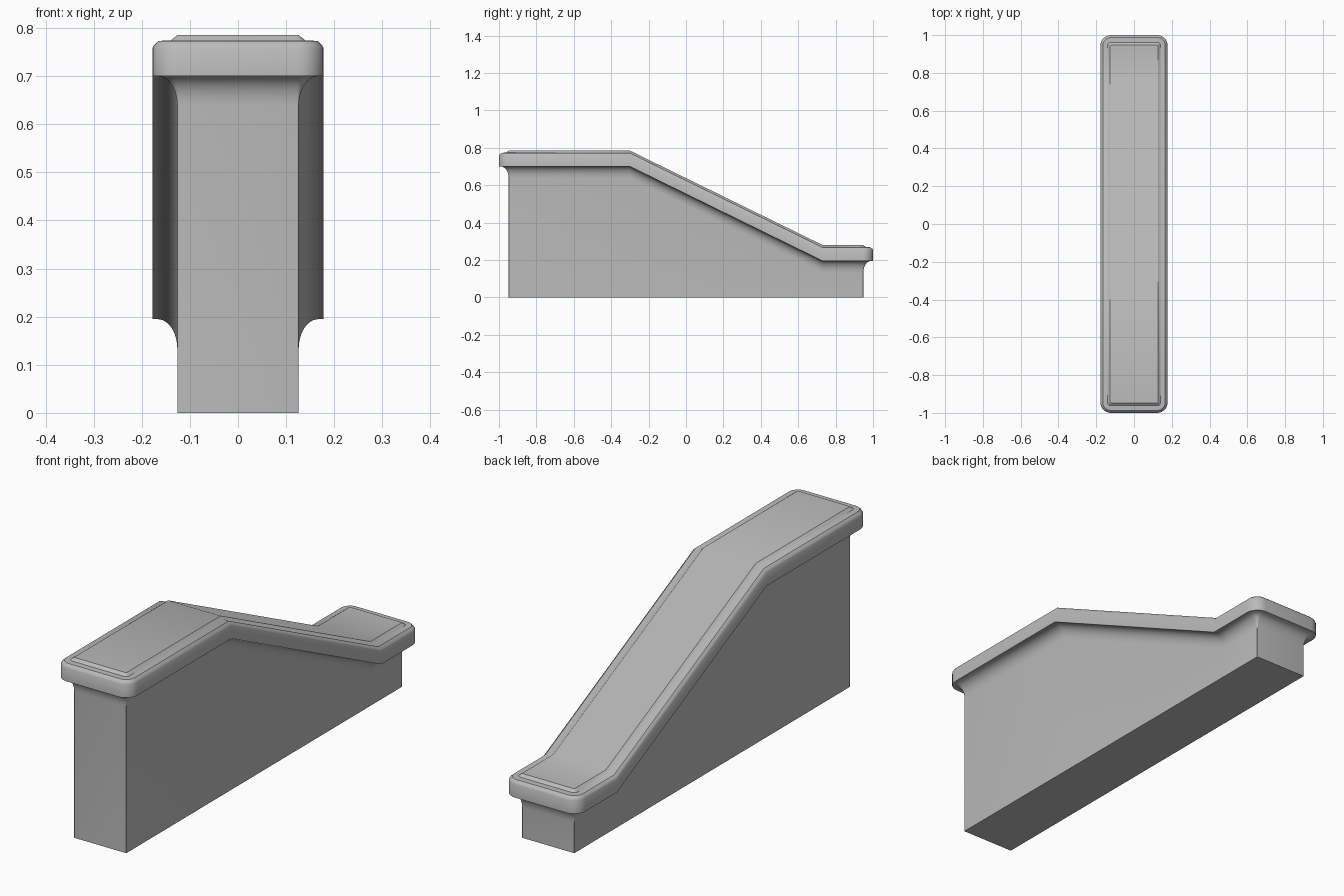
import bpy, bmesh, math

cube = bpy.data.objects.get("Cube")
if cube:
    bpy.data.objects.remove(cube, do_unlink=True)

stone = bpy.data.materials.new("grey stone")
stone.use_nodes = True
GREY = (0.5, 0.5, 0.5, 1)
stone.diffuse_color = GREY
stone.node_tree.nodes["Principled BSDF"].inputs["Base Color"].default_value = GREY

HALF_W, HALF_L, CORNER = 0.178, 1.0, 0.055   # coping outline
BEND_HIGH, BEND_LOW = -0.3, 0.73             # where the slope starts and ends
Z_HIGH, Z_LOW = 0.70, 0.195                  # underside of the coping


def slope_z(y):
    t = min(max((y - BEND_HIGH) / (BEND_LOW - BEND_HIGH), 0), 1)
    return Z_HIGH + (Z_LOW - Z_HIGH) * t


def outline(inset):
    """Rounded plan outline, counter-clockwise, with points at both bends."""
    w, l = HALF_W - inset, HALF_L - inset
    r = max(CORNER - inset, 0.002)
    pts = []
    for sx, sy, start in ((1, -1, -90), (1, 1, 0), (-1, 1, 90), (-1, -1, 180)):
        for i in range(7):
            a = math.radians(start + 15 * i)
            pts.append((sx * (w - r) + r * math.cos(a), sy * (l - r) + r * math.sin(a)))
        if start == -90:
            pts += [(w, BEND_HIGH), (w, BEND_LOW)]
        if start == 90:
            pts += [(-w, BEND_LOW), (-w, BEND_HIGH)]
    return pts


def loft(name, profile, base=False):
    """Stack outlines given as (inset, height above coping underside)."""
    bm = bmesh.new()
    rings = []
    if base:
        rings.append([bm.verts.new((x, y, 0)) for x, y in outline(profile[0][0])])
        bm.faces.new(rings[0][::-1])
    for inset, dz in profile:
        rings.append([bm.verts.new((x, y, slope_z(y) + dz)) for x, y in outline(inset)])
    n = len(rings[0])
    for low, high in zip(rings, rings[1:]):
        for i in range(n):
            j = (i + 1) % n
            bm.faces.new((low[i], low[j], high[j], high[i]))

    # Each end sheet is split into low flat, slope and high flat
    def sheet(ring, flip):
        r1, r2, l2, l1 = 7, 8, 23, 24
        for idx in (list(range(r1 + 1)) + list(range(l1, n)),
                    [r1, r2, l2, l1], list(range(r2, l2 + 1))):
            f = [ring[i] for i in idx]
            bm.faces.new(f[::-1] if flip else f)

    sheet(rings[-1], False)
    if not base:
        sheet(rings[0], True)
    mesh = bpy.data.meshes.new(name)
    bm.to_mesh(mesh)
    bm.free()
    mesh.materials.append(stone)
    ob = bpy.data.objects.new(name, mesh)
    bpy.context.collection.objects.link(ob)
    bpy.ops.object.select_all(action="DESELECT")
    ob.select_set(True)
    bpy.context.view_layer.objects.active = ob
    bpy.ops.object.shade_smooth_by_angle(angle=math.radians(35))
    return ob


# Wall with a concave flare under the coping
WALL_INSET, FLARE_W, FLARE_H = 0.052, 0.041, 0.062
cove = [(WALL_INSET - FLARE_W * (1 - math.cos(a)), -FLARE_H * (1 - math.sin(a)))
        for a in (math.radians(15 * i) for i in range(7))]
loft("wall", cove, base=True)

# Coping with softened upper edge and a slightly raised top panel
loft("coping", [(0, 0), (0, 0.058), (0.004, 0.065), (0.013, 0.073),
                (0.038, 0.074), (0.052, 0.085)])
